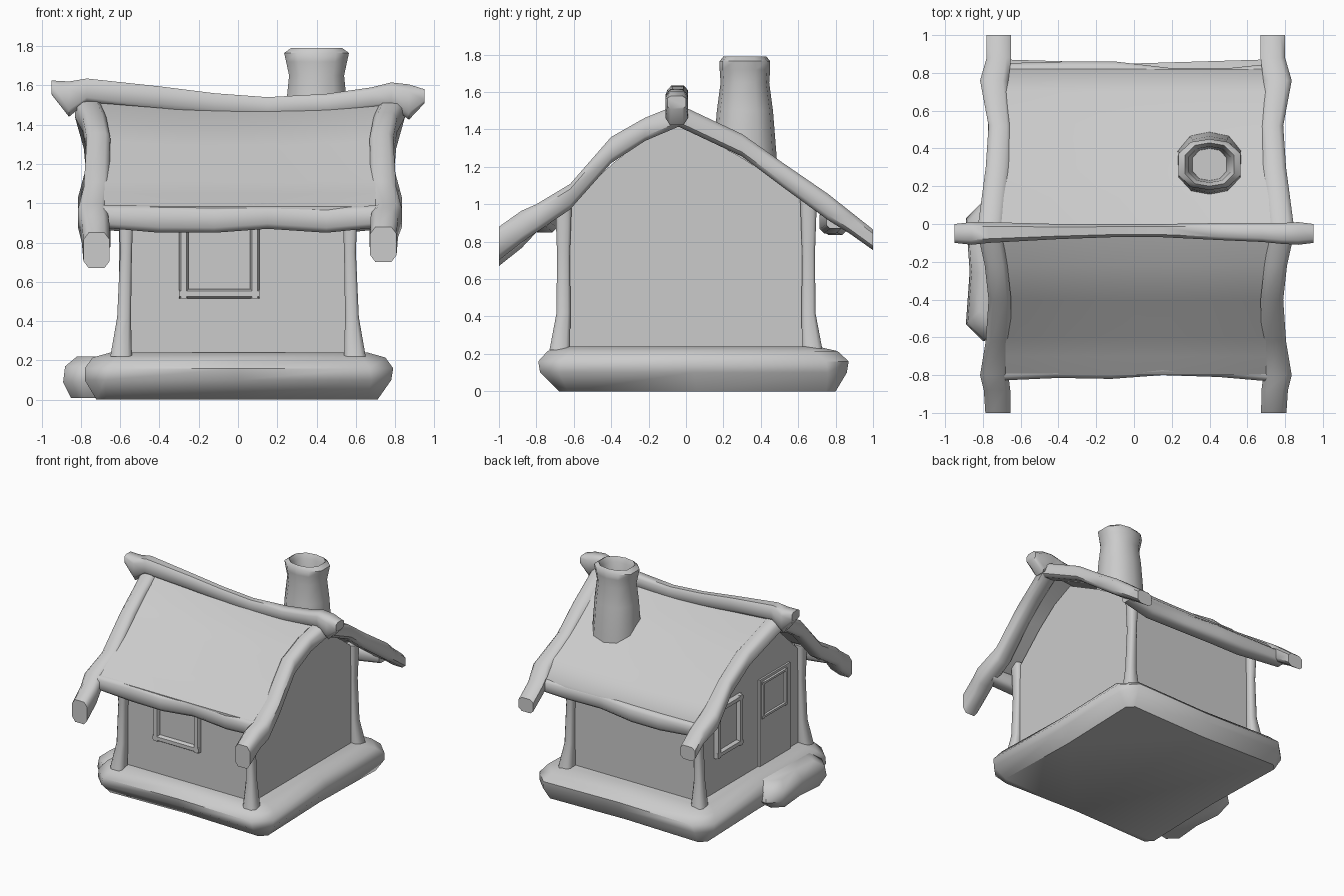
import bpy, math
from mathutils import Vector

if "Cube" in bpy.data.objects:
    bpy.data.objects.remove(bpy.data.objects["Cube"])

X, Y, Z = Vector((1, 0, 0)), Vector((0, 1, 0)), Vector((0, 0, 1))


def make(name, verts, faces, angle=50):
    me = bpy.data.meshes.new(name)
    me.from_pydata([tuple(v) for v in verts], [], faces)
    ob = bpy.data.objects.new(name, me)
    bpy.context.collection.objects.link(ob)
    bpy.context.view_layer.objects.active = ob
    ob.select_set(True)
    bpy.ops.object.mode_set(mode='EDIT')
    bpy.ops.mesh.select_all(action='SELECT')
    bpy.ops.mesh.normals_make_consistent(inside=False)
    bpy.ops.object.mode_set(mode='OBJECT')
    bpy.ops.object.shade_smooth_by_angle(angle=math.radians(angle))
    ob.select_set(False)
    return ob


def loft(name, rings, angle=50):
    n = len(rings[0])
    faces = [(k * n + i, k * n + (i + 1) % n, (k + 1) * n + (i + 1) % n, (k + 1) * n + i)
             for k in range(len(rings) - 1) for i in range(n)]
    last = (len(rings) - 1) * n
    faces += [tuple(range(n)), tuple(range(last, last + n))]
    return make(name, [v for r in rings for v in r], faces, angle)


# chamfered square section, used for all timber
SECTION = [(1, .6), (.6, 1), (-.6, 1), (-1, .6), (-1, -.6), (-.6, -1), (.6, -1), (1, -.6)]


def beam(name, path, u, v):
    """path rows: x, y, z, half width along u, half width along v"""
    return loft(name, [[Vector(p[:3]) + u * (a * p[3]) + v * (b * p[4]) for a, b in SECTION]
                       for p in path])


def slab_ring(x0, x1, y0, y1, z, c):
    xm, ym = (x0 + x1) / 2, (y0 + y1) / 2
    return [Vector((x, y, z)) for x, y in (
        (x0 + c, y0), (xm, y0 + .02), (x1 - c, y0), (x1, y0 + c), (x1 - .02, ym), (x1, y1 - c),
        (x1 - c, y1), (xm, y1 - .02), (x0 + c, y1), (x0, y1 - c), (x0 + .02, ym), (x0, y0 + c))]


def box(name, x0, x1, y0, y1, z0, z1):
    return loft(name, [[Vector((x, y, z)) for x, y in ((x0, y0), (x1, y0), (x1, y1), (x0, y1))]
                       for z in (z0, z1)], 30)


# rounded stone base and doorstep
loft("base", [slab_ring(-.72, .71, -.68, .80, 0, .05),
              slab_ring(-.78, .78, -.78, .86, .10, .10),
              slab_ring(-.78, .79, -.79, .87, .16, .12),
              slab_ring(-.74, .75, -.74, .81, .215, .12),
              slab_ring(-.65, .66, -.67, .70, .24, .08)])
loft("doorstep", [slab_ring(-.85, -.5, -.56, .02, .01, .07),
                  slab_ring(-.89, -.5, -.62, .12, .09, .09),
                  slab_ring(-.88, -.5, -.61, .10, .17, .09),
                  slab_ring(-.82, -.5, -.55, .03, .22, .09)])

# walls with gables
gable = [(-.63, .2), (.64, .2), (.65, 1.0), (.5, 1.12), (.28, 1.26), (-.04, 1.43),
         (-.22, 1.35), (-.39, 1.22), (-.63, .99)]
loft("walls", [[Vector((x, y, z)) for y, z in gable] for x in (-.57, .58)], 30)

# corner posts, flared at the foot
for sx, side in ((-1, "left"), (1, "right")):
    for sy, end in ((-1, "front"), (1, "back")):
        x, y = sx * .57, sy * .655
        beam(f"{end}_{side}_post",
             [(x + sx * .025, y + sy * .02, .22, .055, .055), (x + sx * .01, y, .42, .035, .037),
              (x, y, .75, .03, .035), (x, y, 1.03, .04, .045)], X, Y)
# wall plates under the eaves
for sy, end in ((-1, "front"), (1, "back")):
    beam(f"{end}_wall_plate", [(-.58, sy * .645, .97, .03, .03), (0, sy * .645, .96, .025, .03),
                               (.58, sy * .645, .97, .03, .03)], Y, Z)

# sagging roof panels, nearly flush with the bargeboards
front_slope = [(-.04, 1.52), (-.22, 1.44), (-.4, 1.32), (-.6, 1.12), (-.7, 1.055), (-.8, .985)]
back_slope = [(-.04, 1.52), (.14, 1.44), (.3, 1.355), (.53, 1.20), (.7, 1.085), (.82, .97)]
for name, slope in (("front_roof", front_slope), ("back_roof", back_slope)):
    rings = []
    for i in range(9):
        x = -.75 + 1.51 * i / 8
        sag = .04 * (1 - (x / .75) ** 2)
        top = [Vector((x, y, z - sag * max(0, (z - .95) / .55))) for y, z in slope]
        rings.append(top + [p - Z * .065 for p in reversed(top)])
    loft(name, rings)

# bargeboards along the gable edges: distance out, y, z, half width, half height
front_barge = [(.775, -.04, 1.475, .065, .06), (.74, -.22, 1.40, .06, .062),
               (.72, -.4, 1.29, .06, .07), (.73, -.62, 1.04, .065, .068),
               (.75, -.8, .925, .075, .075), (.735, -.88, .88, .07, .085), (.73, -1, .79, .067, .09)]
back_barge = [(.775, -.04, 1.475, .065, .06), (.735, .3, 1.315, .06, .06),
              (.72, .52, 1.155, .06, .065), (.75, .76, .985, .075, .07),
              (.725, .88, .90, .065, .06), (.725, 1, .81, .065, .055)]
for sx, side in ((-1, "left"), (1, "right")):
    for end, rows in (("front", front_barge), ("back", back_barge)):
        drop = .03 if (sx, end) == (-1, "front") else 0
        beam(f"{end}_{side}_bargeboard",
             [(sx * d + .01, y, z - (drop if y < -.85 else 0), w, h) for d, y, z, w, h in rows], X, Z)

# rolled eaves
beam("front_eave", [(-.74, -.775, .935, .055, .055), (-.4, -.755, .92, .06, .07), (-.12, -.76, .915, .06, .065),
                    (.15, -.745, .935, .055, .065), (.45, -.75, .915, .06, .065), (.74, -.78, .935, .055, .055)], Y, Z)
beam("back_eave", [(-.74, .80, .92, .05, .05), (-.35, .80, .90, .06, .065), (-.1, .80, .90, .06, .065),
                   (.2, .77, .91, .055, .06), (.5, .77, .905, .055, .06), (.74, .80, .92, .05, .05)], Y, Z)

# sagging ridge beam with thick ends
beam("ridge_beam", [(-.95, -.05, 1.59, .05, .035), (-.86, -.05, 1.53, .06, .09),
                    (-.77, -.045, 1.575, .055, .06), (-.4, -.04, 1.54, .04, .055), (-.12, -.035, 1.51, .035, .05),
                    (.15, -.035, 1.49, .035, .05), (.45, -.04, 1.505, .045, .052), (.68, -.045, 1.535, .05, .055),
                    (.78, -.05, 1.555, .055, .06), (.87, -.05, 1.515, .06, .09), (.95, -.05, 1.545, .05, .035)], Y, Z)

# hollow flared chimney with chamfered square shaft
rings = []
for z, rx, ry, cy in ((1.08, .17, .18, .315), (1.25, .17, .17, .315), (1.5, .155, .15, .315), (1.65, .14, .13, .315),
                      (1.72, .155, .135, .315), (1.765, .165, .135, .315), (1.79, .13, .115, .315),
                      (1.75, .11, .095, .315), (1.55, .09, .085, .315)):
    rings.append([Vector((.4 + rx * a, cy + ry * b, z)) for a, b in
                  ((1, .42), (.6, .88), (0, 1), (-.6, .88), (-1, .42),
                   (-1, -.42), (-.6, -.88), (0, -1), (.6, -.88), (1, -.42))])
loft("chimney", rings)


# windows and door: front wall uses x, left wall uses y
def frame(name, place, u, out, a0, a1, z0, z1, t, depth=.035):
    def row(a, z):
        return (*place(a), z)
    for part, a in (("jamb_a", a0 + t), ("jamb_b", a1 - t)):
        beam(f"{name}_{part}", [(*row(a, z), t, depth) for z in (z0, (z0 + z1) / 2, z1)], u, out)
    for part, z in (("sill", z0 + t), ("head", z1 - t)):
        beam(f"{name}_{part}", [(*row(a, z), t, depth) for a in (a0, a1)], Z, out)


frame("front_window", lambda a: (a, -.63), X, Y, -.30, .11, .515, .93, .024)
box("front_window_pane", -.26, .08, -.637, -.60, .55, .90)
frame("side_window", lambda a: (-.57, a), Y, X, .13, .455, .52, .93, .024)
box("side_window_pane", -.577, -.54, .17, .42, .55, .90)
box("door", -.585, -.54, -.50, -.11, .22, .94)
frame("door_window", lambda a: (-.575, a), Y, X, -.45, -.13, .62, .92, .014, .022)
